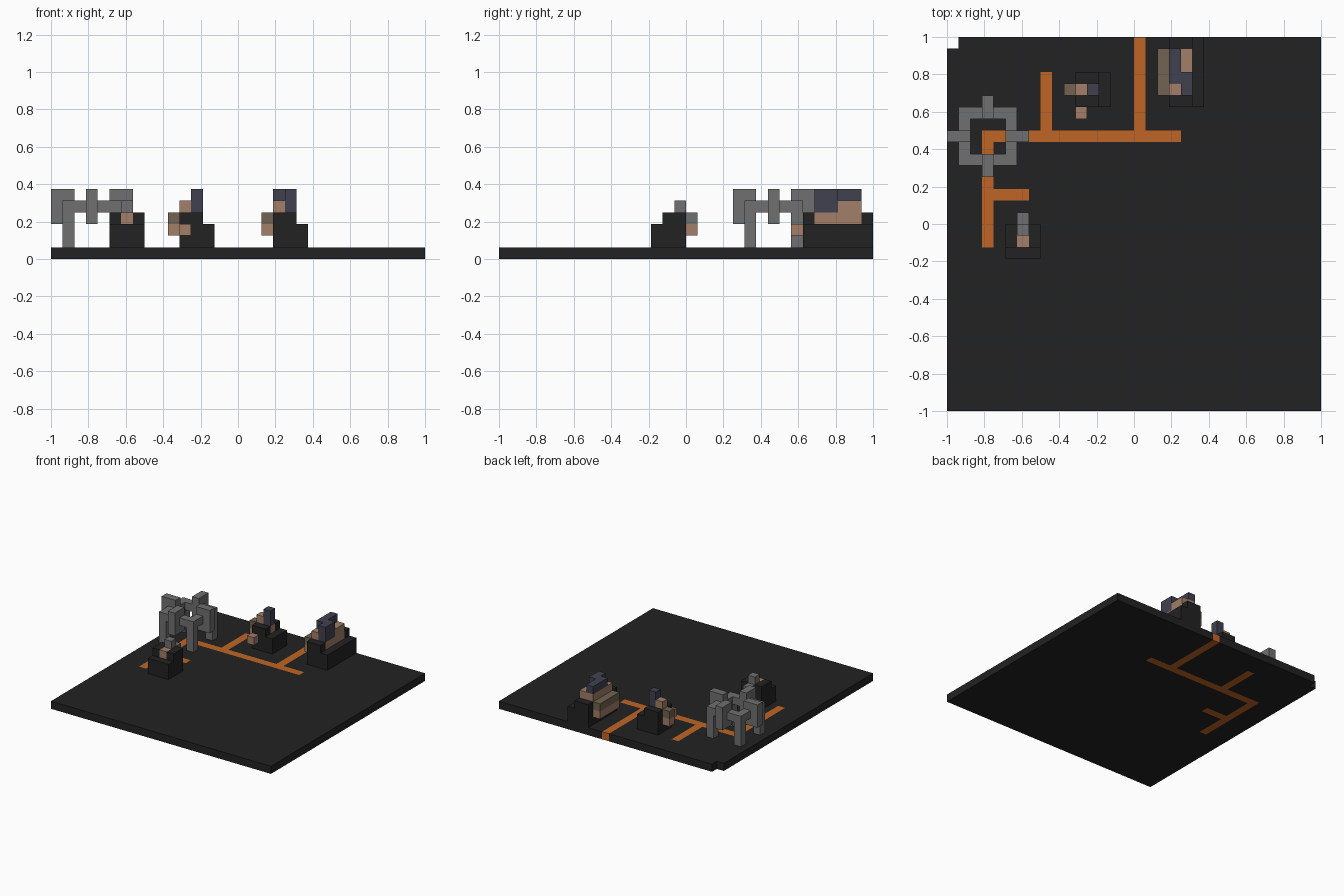
import bpy
import bmesh
from mathutils import Matrix, Vector

cube = bpy.data.objects.get("Cube")
if cube:
    bpy.data.objects.remove(cube, do_unlink=True)

UNIT = 1 / 16   # one block


def material(name, r, g, b):
    m = bpy.data.materials.new(name)
    m.use_nodes = True
    m.diffuse_color = (r, g, b, 1)
    m.node_tree.nodes["Principled BSDF"].inputs["Base Color"].default_value = (r, g, b, 1)
    return m


BLACK = material("charcoal", .016, .016, .016)
ORANGE = material("orange", .53, .13, .018)
GREY = material("grey", .16, .16, .16)
BROWN = material("light brown", .36, .21, .14)
TAN = material("dark tan", .165, .125, .082)
BLUE = material("slate blue", .053, .053, .083)


def finish(name, bm, *mats):
    """Scale block coordinates to the scene and make an object."""
    bm.transform(Matrix.Scale(UNIT, 4) @ Matrix.Translation((-16, -16, 0)))
    bmesh.ops.recalc_face_normals(bm, faces=bm.faces)
    mesh = bpy.data.meshes.new(name)
    bm.to_mesh(mesh)
    bm.free()
    for m in mats:
        mesh.materials.append(m)
    obj = bpy.data.objects.new(name, mesh)
    bpy.context.collection.objects.link(obj)
    return obj


def add_box(bm, start, size):
    centre = Vector(start) + Vector(size) / 2
    bmesh.ops.create_cube(bm, size=1, matrix=Matrix.Translation(centre) @ Matrix.Diagonal((*size, 1)))


def blocks(name, mat, *boxes):
    """Join boxes, each given as a start block and a size in blocks."""
    bm = bmesh.new()
    for start, size in boxes:
        add_box(bm, start, size)
    return finish(name, bm, mat)


# Ground slab with roads running through it and a missing corner block
ROADS = [(16, 24, 17, 32), (3, 23, 20, 24), (8, 24, 9, 29), (3, 14, 4, 24), (4, 18, 7, 19)]


def on_road(p):
    return any(x0 < p.x < x1 and y0 < p.y < y1 for x0, y0, x1, y1 in ROADS)


bm = bmesh.new()
bmesh.ops.create_grid(bm, x_segments=32, y_segments=32, size=16,
                      matrix=Matrix.Translation((16, 16, 0)))
corner = [f for f in bm.faces if f.calc_center_median().x < 1 and f.calc_center_median().y > 31]
bmesh.ops.delete(bm, geom=corner, context='FACES')
top = bmesh.ops.extrude_face_region(bm, geom=bm.faces[:], use_keep_orig=True)
bmesh.ops.translate(bm, vec=(0, 0, 1), verts=[g for g in top["geom"] if isinstance(g, bmesh.types.BMVert)])
bmesh.ops.recalc_face_normals(bm, faces=bm.faces)
for f in bm.faces:
    f.material_index = int(on_road(f.calc_center_median() - f.normal * .3))
bmesh.ops.dissolve_limit(bm, angle_limit=.01, verts=bm.verts, edges=bm.edges, delimit={'MATERIAL'})
finish("ground_and_roads", bm, BLACK, ORANGE)

# Monument: four legs, a square ring and a hanging block on each side
bm = bmesh.new()
for turn in range(4):
    before = set(bm.verts)
    add_box(bm, (-2.5, -2.5, 1), (1, 1, 4))      # leg
    add_box(bm, (-1.5, -2.5, 4), (1, 1, 1))      # ring, either side of the block
    add_box(bm, (.5, -2.5, 4), (1, 1, 1))
    add_box(bm, (-.5, -3.5, 3), (1, 2, 3))       # hanging block
    new = [v for v in bm.verts if v not in before]
    spin = Matrix.Translation((3.5, 23.5, 0)) @ Matrix.Rotation(turn * 1.5707963, 4, 'Z')
    bmesh.ops.transform(bm, matrix=spin, verts=new)
finish("ring_monument", bm, GREY)

# Small house by the left road
blocks("small_house_body", BLACK, ((5, 13, 1), (3, 3, 2)), ((5, 14, 3), (1, 2, 1)),
       ((7, 14, 3), (1, 2, 1)), ((6, 15, 3), (1, 1, 1)))
blocks("small_house_window", BROWN, ((6, 14, 3), (1, 1, 1)))
blocks("small_house_chimney", GREY, ((6, 15, 4), (1, 1, 1)), ((6, 16, 3), (1, 1, 1)))
blocks("small_house_back_block", BROWN, ((6, 16, 2), (1, 1, 1)))

# Middle house with a blue tower
blocks("middle_house_body", BLACK, ((11, 26, 1), (3, 3, 2)), ((11, 26, 3), (1, 3, 1)),
       ((12, 26, 3), (1, 1, 1)), ((12, 28, 3), (1, 1, 1)))
blocks("middle_house_window", BROWN, ((12, 27, 3), (1, 1, 1)))
blocks("middle_house_tower", BLUE, ((12, 27, 4), (1, 1, 2)))
blocks("middle_house_roof_block", BROWN, ((11, 27, 4), (1, 1, 1)))
blocks("middle_house_side_block", BROWN, ((10, 27, 2), (1, 1, 1)))
blocks("middle_house_side_cap", TAN, ((10, 27, 3), (1, 1, 1)))
blocks("middle_house_front_block", BROWN, ((11, 25, 2), (1, 1, 1)))

# Large house with a stepped blue roof
blocks("large_house_body", BLACK, ((19, 26, 1), (3, 6, 2)), ((19, 26, 3), (2, 1, 1)),
       ((19, 31, 3), (2, 1, 1)), ((19, 27, 3), (1, 4, 1)))
blocks("large_house_wall", BROWN, ((20, 27, 3), (1, 4, 1)), ((20, 29, 4), (1, 2, 1)),
       ((19, 27, 4), (1, 4, 1)))
blocks("large_house_roof", BLUE, ((20, 27, 4), (1, 2, 2)), ((19, 28, 5), (1, 3, 1)))
blocks("large_house_side_block", BROWN, ((18, 27, 2), (1, 4, 1)))
blocks("large_house_side_cap", TAN, ((18, 27, 3), (1, 4, 1)))
